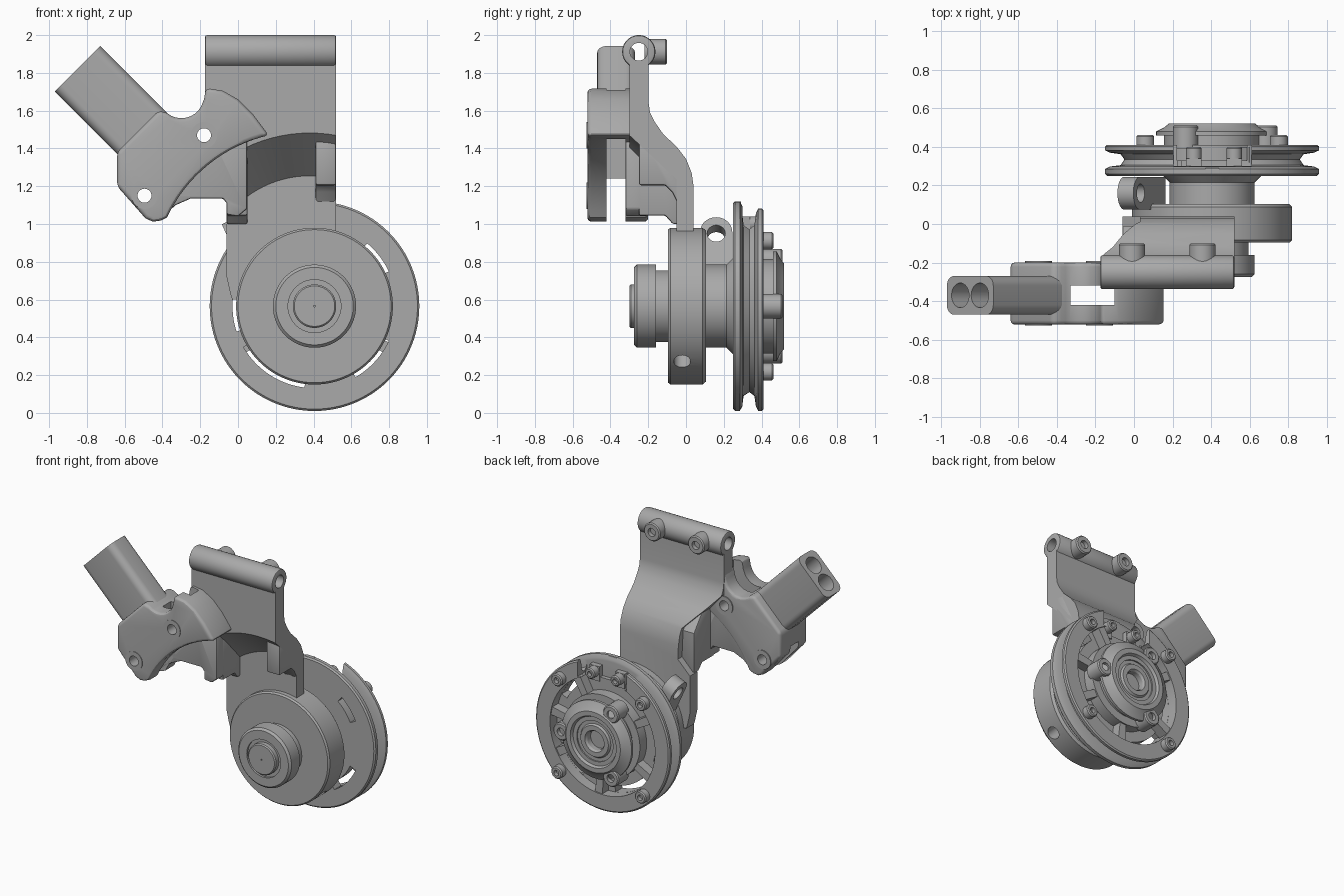
import bpy, bmesh
from math import cos, sin, radians, pi
from mathutils import Vector

if "Cube" in bpy.data.objects:
    bpy.data.objects.remove(bpy.data.objects["Cube"], do_unlink=True)

mat = bpy.data.materials.new("plain grey")
mat.use_nodes = True
GREY = (0.40, 0.40, 0.40, 1)
mat.diffuse_color = GREY
mat.node_tree.nodes["Principled BSDF"].inputs["Base Color"].default_value = GREY

X, Y, Z = Vector((1, 0, 0)), Vector((0, 1, 0)), Vector((0, 0, 1))
HUB = (0.405, 0.565)  # wheel axis, x and z


def finish(name, bm):
    bmesh.ops.recalc_face_normals(bm, faces=bm.faces)
    me = bpy.data.meshes.new(name)
    bm.to_mesh(me)
    bm.free()
    me.materials.append(mat)
    ob = bpy.data.objects.new(name, me)
    bpy.context.collection.objects.link(ob)
    return ob


def prism(name, pts, a, b, u=X, v=Z, w=Y, o=Vector()):
    """Extrude a flat outline from a to b along w."""
    bm = bmesh.new()
    lo, hi = ([bm.verts.new(o + u * p + v * q + w * t) for p, q in pts] for t in (a, b))
    bm.faces.new(lo)
    bm.faces.new(hi)
    for i in range(len(pts)):
        j = (i + 1) % len(pts)
        bm.faces.new((lo[i], lo[j], hi[j], hi[i]))
    return finish(name, bm)


def box(name, x, y, z):
    return prism(name, [(x[0], z[0]), (x[1], z[0]), (x[1], z[1]), (x[0], z[1])], *y)


def arc(cx, cz, r, a0, a1, n=16):
    return [(cx + r * cos(radians(a0 + (a1 - a0) * i / n)),
             cz + r * sin(radians(a0 + (a1 - a0) * i / n))) for i in range(n + 1)]


def rod(name, centre, r, a, b, w=Y, n=32):
    """Cylinder along w, from a to b measured from the centre."""
    w = Vector(w).normalized()
    u = w.orthogonal().normalized()
    return prism(name, arc(0, 0, r, 0, 360, n)[:-1], a, b, u, w.cross(u), w, Vector(centre))


def lathe(name, profile, centre=HUB, n=96):
    """Spin a closed (radius, y) profile about a y axis."""
    bm = bmesh.new()
    rings = [[bm.verts.new((centre[0] + r * cos(2 * pi * i / n), y, centre[1] + r * sin(2 * pi * i / n)))
              for r, y in profile] for i in range(n)]
    for i in range(n):
        p, q = rings[i], rings[(i + 1) % n]
        for j in range(len(profile)):
            k = (j + 1) % len(profile)
            bm.faces.new((p[j], p[k], q[k], q[j]))
    return finish(name, bm)


def apply(ob):
    bpy.context.view_layer.objects.active = ob
    for m in list(ob.modifiers):
        bpy.ops.object.modifier_apply(modifier=m.name)


def bevel(ob, width, segments=3):
    m = ob.modifiers.new("bevel", 'BEVEL')
    m.width, m.segments, m.limit_method, m.angle_limit = width, segments, 'ANGLE', radians(40)
    apply(ob)
    return ob


def cut(ob, *cutters):
    for c in cutters:
        m = ob.modifiers.new("cut", 'BOOLEAN')
        m.operation, m.solver, m.object = 'DIFFERENCE', 'EXACT', c
        apply(ob)
    return ob


def drop(*obs):
    for o in obs:
        bpy.data.objects.remove(o, do_unlink=True)


def around(r, deg):
    return HUB[0] + r * cos(radians(deg)), HUB[1] + r * sin(radians(deg))


def screw(name, x, z, r, a, b):
    lathe(name, [(r * 0.45, a), (r, a), (r, b - 0.008), (r - 0.008, b), (r * 0.45, b)], (x, z), 24)
    rod(name + "_core", (x, 0, z), r * 0.5, a, b - 0.03, n=6)


# Curved carrier plate, with top barrel and rounded underside
profile = [(-0.3, 1.9), (-0.3, 1.3), (-0.07, 1.15), (-0.05, 1.1), (-0.05, 0.6), (0.04, 0.6),
           (0.04, 1.2), (0.03, 1.27), (0.0, 1.345), (-0.05, 1.41), (-0.12, 1.475), (-0.165, 1.54),
           (-0.19, 1.59), (-0.198, 1.64), (-0.198, 1.9)]
plate = prism("carrier_plate", profile, -0.175, 0.52, Y, Z, X)
cone = lathe("cone_cutter", [(0.001, -0.32), (0.80, -0.32), (0.555, -0.05), (0.001, -0.05)], (0.38, 0.70))
side = prism("side_cutter", [(-0.3, 1.6), (-0.175, 1.55), (-0.08, 1.44), (0.03, 1.32), (0.04, 1.1), (-0.06, 1.0),
                             (-0.06, 0.72), (-0.04, 0.63), (0.0, 0.5), (-0.3, 0.5)], -0.5, 0.3)
barrel_hole = rod("barrel_hole", (0, -0.25, 1.912), 0.047, -0.5, 0.8, X)
cut(plate, cone, side, barrel_hole)
barrel = bevel(rod("top_barrel", (0, -0.25, 1.912), 0.088, -0.175, 0.52, X, 48), 0.012, 2)
cut(barrel, barrel_hole)
drop(cone, side, barrel_hole)
bevel(prism("edge_rib", [(-0.25, 1.205), (-0.11, 1.205), (-0.075, 1.17), (-0.04, 1.1), (0.0, 1.2), (-0.13, 1.47),
                         (-0.25, 1.49)], 0.41, 0.52, Y, Z, X), 0.012, 2)
bevel(prism("corner_gusset", [(-0.25, 1.045), (-0.11, 1.045), (-0.07, 1.0), (-0.01, 1.0), (-0.01, 1.3),
                              (-0.12, 1.44), (-0.25, 1.44)], -0.06, 0.05, Y, Z, X), 0.01, 2)
for x in (-0.01, 0.355):
    screw("barrel_screw", x, 1.912, 0.068, -0.22, -0.1)

# Split clamp with rear cheek
outline = ([(-0.64, 1.38), (-0.64, 1.2), (-0.49, 1.03), (-0.45, 1.012), (-0.41, 1.018)]
           + arc(0.34, 0.70, 0.79, 155, 103)
           + [(0.08, 1.58), (0.0, 1.66), (-0.08, 1.705), (-0.17, 1.72), (-0.18, 1.66)]
           + arc(-0.3, 1.68, 0.12, -30, -130, 8) + [(-0.42, 1.6)])
clamp = bevel(prism("clamp_body", outline, -0.522, -0.2), 0.022)
cheek = bevel(prism("rear_cheek", [(-0.62, 1.2), (-0.47, 1.02), (-0.42, 1.02), (-0.33, 1.1), (-0.25, 1.135),
                                   (-0.08, 1.135), (-0.06, 1.11), (-0.06, 1.05), (0.0, 1.04), (0.048, 1.08),
                                   (0.048, 1.47), (-0.2, 1.5)], -0.32, -0.203), 0.01, 2)
slot = prism("slot_cutter", [(-0.8, 0.9), (0.3, 0.9), (0.3, 1.45), (-0.1, 1.45), (-0.1, 1.75), (-0.33, 1.75),
                             (-0.33, 1.24), (-0.8, 1.24)], -0.42, -0.32)
cut(clamp, slot)
for x, z in ((-0.18, 1.47), (-0.495, 1.15)):
    hole = rod("bolt_cutter", (x, 0, z), 0.037, -0.7, 0)
    cut(clamp, hole)
    cut(cheek, hole)
    drop(hole)
    for y in (-0.526, -0.202):
        lathe("bolt_collar", [(0.037, y), (0.07, y), (0.07, y + 0.009), (0.037, y + 0.009)], (x, z), 32)
drop(slot)

# Slanted twin-bore socket
along = Vector((1, 0, -1)).normalized()
across = Vector((1, 0, 1)).normalized()
mouth = Vector((-0.85, -0.37, 1.822))
section = []
for cx, cz, a in ((0.12, 0.05, 0), (-0.12, 0.05, 90), (-0.12, -0.05, 180), (0.12, -0.05, 270)):
    section += arc(cx, cz, 0.05, a, a + 90, 6)
socket = prism("twin_socket", section, 0, 0.52, across, Y, along, mouth)
for s in (-0.072, 0.072):
    bore = rod("bore_cutter", mouth + across * s, 0.064, -0.1, 0.4, along)
    cut(socket, bore)
    drop(bore)

# Front drum and stepped hub
drum = lathe("front_drum", [(0.1, -0.095), (0.405, -0.095), (0.415, -0.083), (0.415, 0.088), (0.4, 0.105),
                            (0.1, 0.105)])
for angle in (-45,):
    x, z = around(0.3, angle)
    hole = rod("grub_cutter", (x, -0.02, z), 0.045, 0, 0.3, (cos(radians(angle)), 0, sin(radians(angle))))
    cut(drum, hole)
    drop(hole)
lathe("front_hub", [(0.14, -0.275), (0.205, -0.275), (0.22, -0.26), (0.22, -0.16), (0.19, -0.16), (0.19, -0.08),
                    (0.14, -0.08)])
lathe("front_bearing", [(0.005, -0.3), (0.107, -0.3), (0.115, -0.292), (0.115, -0.26), (0.15, -0.26), (0.15, -0.1),
                        (0.005, -0.1)])
lathe("spacer", [(0.1, 0.09), (0.22, 0.09), (0.22, 0.215), (0.26, 0.255), (0.1, 0.255)])

# Cable lug behind the drum
tilt, down = Vector((0.91, 0, 0.41)), Vector((0.41, 0, -0.91))
lug = prism("cable_lug", [(-0.085, 0.32)] + arc(0, 0, 0.085, 180, 360, 20) + [(0.085, 0.32)], -0.045, 0.045,
            Y, down, tilt, Vector((-0.01, 0.16, 0.94)))
hole = rod("lug_cutter", (-0.01, 0.16, 0.93), 0.048, -0.2, 0.2, tilt)
cut(lug, hole)
drop(hole)

# Grooved pulley with arc slots and a top notch
pulley = lathe("pulley", [(0.1, 0.25), (0.545, 0.25), (0.555, 0.26), (0.555, 0.285), (0.53, 0.298), (0.475, 0.305),
                          (0.455, 0.335), (0.475, 0.362), (0.53, 0.37), (0.555, 0.382), (0.555, 0.402),
                          (0.545, 0.41), (0.435, 0.41), (0.435, 0.33), (0.31, 0.33), (0.31, 0.41), (0.1, 0.41)])
for a, b in ((25, 50), (-60, -25), (-150, -97), (165, 198), (112, 138)):
    window = prism("window_cutter", arc(*HUB, 0.385, a, b) + arc(*HUB, 0.434, b, a), 0.2, 0.5)
    cut(pulley, window)
    drop(window)
notch = box("notch_cutter", (0.205, 0.61), (0.3, 0.5), (0.96, 1.2))
cut(pulley, notch)
drop(notch)
box("index_tab", (0.37, 0.44), (0.265, 0.29), (1.05, 1.12))
for a in (10, 60, 150, 210, 275, 330):
    prism("pulley_spoke", arc(*HUB, 0.3, a - 5, a + 5, 4) + arc(*HUB, 0.44, a + 4, a - 4, 4), 0.32, 0.4)
for x in (0.31, 0.52):
    screw("notch_screw", x, 1.0, 0.04, 0.29, 0.4)
    box("cable_block", (x - 0.04, x + 0.04), (0.28, 0.34), (0.93, 1.04))
for a in (45, 135, 225, 315):
    screw("rim_screw", *around(0.49, a), 0.046, 0.39, 0.462)

# Rear hub, bearing and three cap screws
lathe("rear_hub", [(0.15, 0.39), (0.25, 0.39), (0.25, 0.46), (0.29, 0.46), (0.29, 0.48), (0.25, 0.5), (0.225, 0.52),
                   (0.19, 0.52), (0.18, 0.5), (0.15, 0.5)])
lathe("rear_bearing", [(0.07, 0.4), (0.16, 0.4), (0.16, 0.49), (0.125, 0.49), (0.115, 0.505), (0.08, 0.505),
                       (0.07, 0.49)])
rod("axle_core", (HUB[0], 0, HUB[1]), 0.09, -0.2, 0.45)
for a in (0, 120, 240):
    screw("cap_screw", *around(0.275, a), 0.065, 0.39, 0.512)

# Smooth shading with crisp edges
for ob in bpy.data.objects:
    ob.select_set(ob.type == 'MESH' and mat.name in ob.data.materials)
bpy.context.view_layer.objects.active = plate
bpy.ops.object.shade_smooth_by_angle(angle=radians(30))
